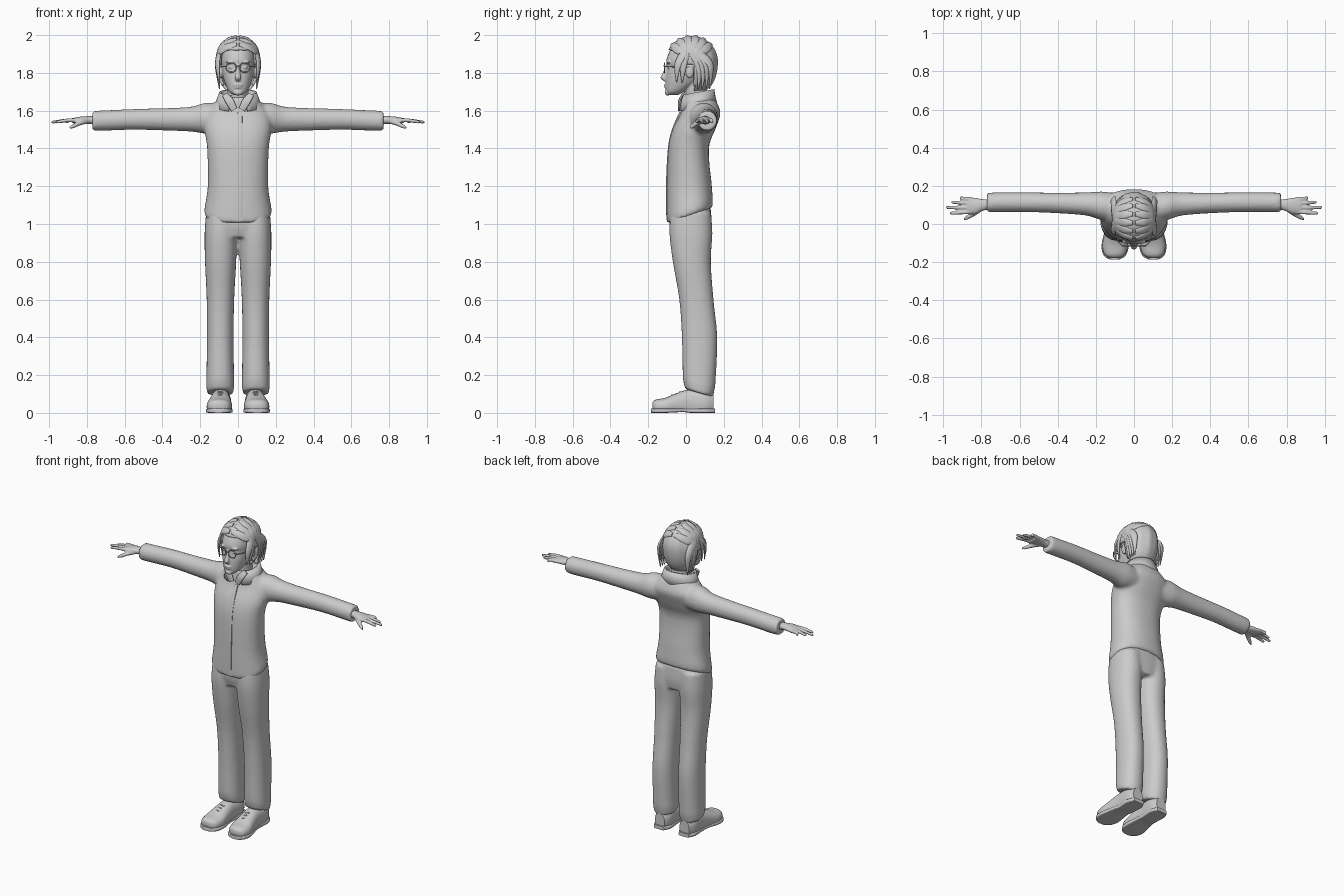
import bpy, bmesh, math
from mathutils import Vector
from math import sin, cos, radians, pi

cube = bpy.data.objects.get("Cube")
if cube:
    bpy.data.objects.remove(cube, do_unlink=True)

X, Y, Z = Vector((1, 0, 0)), Vector((0, 1, 0)), Vector((0, 0, 1))
HEAD = Vector((0, 0.03, 1.86))

grey = bpy.data.materials.new("plain_grey")
grey.use_nodes = True
tone = (0.6, 0.6, 0.6, 1)
grey.diffuse_color = tone
grey.node_tree.nodes["Principled BSDF"].inputs["Base Color"].default_value = tone


def spline(rings, steps):
    """Smoothly resample a list of rings, each (x, y, z, half width, half depth)."""
    out = []
    for i in range(len(rings) - 1):
        a, b, c, d = (rings[min(max(i + k, 0), len(rings) - 1)] for k in (-1, 0, 1, 2))
        for s in range(steps):
            t = s / steps
            out.append([q + 0.5 * t * (r - p + t * (2 * p - 5 * q + 4 * r - e + t * (3 * (q - r) + e - p)))
                        for p, q, r, e in zip(a, b, c, d)])
    return out + [list(rings[-1])]


def loft(bm, rings, axis=None, ref=X, n=24, power=2.0, steps=4, sign=1, centre=None, shape=None):
    """Skin elliptical rings along a path; centre makes the rings hug a round surface."""
    rings = spline(rings, steps)
    loops = []
    for i, r in enumerate(rings):
        p = Vector(r[:3])
        d = axis or (Vector(rings[min(i + 1, len(rings) - 1)][:3]) - Vector(rings[max(i - 1, 0)][:3])).normalized()
        side = d.cross(p - centre) if centre else ref - d * ref.dot(d)
        side.normalize()
        other = d.cross(side)
        loop = []
        for k in range(n):
            a = 2 * pi * k / n
            u = math.copysign(abs(cos(a)) ** (2 / power), cos(a))
            v = math.copysign(abs(sin(a)) ** (2 / power), sin(a))
            q = p + side * u * max(r[3], 0.001) + other * v * max(r[4], 0.001)
            if shape:
                q = shape(q)
            loop.append(bm.verts.new((q.x * sign, q.y, q.z)))
        loops.append(loop)
    for a, b in zip(loops, loops[1:]):
        for k in range(n):
            bm.faces.new((a[k], a[(k + 1) % n], b[(k + 1) % n], b[k]))
    bm.faces.new(loops[0][::-1])
    bm.faces.new(loops[-1])


def ball(bm, loc, size):
    """Add an ellipsoid."""
    for v in bmesh.ops.create_uvsphere(bm, u_segments=16, v_segments=10, radius=1)["verts"]:
        v.co = Vector(loc) + Vector([c * s for c, s in zip(v.co, size)])


def finish(name, bm, voxel=0, smooth=0, angle=50):
    """Turn the mesh into an object, optionally fusing its pieces into one skin."""
    bmesh.ops.recalc_face_normals(bm, faces=bm.faces)
    mesh = bpy.data.meshes.new(name)
    bm.to_mesh(mesh)
    bm.free()
    mesh.materials.append(grey)
    ob = bpy.data.objects.new(name, mesh)
    bpy.context.collection.objects.link(ob)
    bpy.ops.object.select_all(action="DESELECT")
    ob.select_set(True)
    bpy.context.view_layer.objects.active = ob
    if voxel:
        m = ob.modifiers.new("fuse", "REMESH")
        m.mode, m.voxel_size, m.use_smooth_shade = "VOXEL", voxel, True
        m = ob.modifiers.new("soften", "SMOOTH")
        m.factor, m.iterations = 0.5, smooth
        mesh.shade_smooth()
    else:
        bpy.ops.object.shade_smooth_by_angle(angle=radians(angle))
    return ob


# Jacket: body with a hem that rises to the back, fused with both sleeves
def hem(q):
    q.z += 0.35 * (q.y - 0.02) * min(max((1.3 - q.z) / 0.2, 0), 1)
    return q


jacket = bmesh.new()
loft(jacket, [(0, .02, 1.045, .172, .118), (0, .02, 1.075, .178, .122), (0, .017, 1.2, .16, .118),
              (0, .014, 1.4, .163, .107), (0, .042, 1.5, .178, .113), (0, .075, 1.58, .175, .107),
              (0, .075, 1.63, .135, .095), (0, .066, 1.67, .095, .082)], axis=Z, n=40, power=2.3, shape=hem)
for s in (1, -1):
    loft(jacket, [(.08, .085, 1.56, .075, .075), (.17, .095, 1.56, .075, .082), (.25, .105, 1.555, .061, .066),
                  (.4, .11, 1.554, .054, .059), (.55, .114, 1.554, .052, .055), (.7, .114, 1.548, .052, .054),
                  (.77, .112, 1.546, .052, .053)], axis=X, ref=Y, sign=s)
finish("jacket", jacket, 0.01, 5)

# Placket and collar
placket = bmesh.new()
loft(placket, [(.01, -.098, 1.02, .014, .006), (.01, -.1, 1.2, .014, .006), (.01, -.09, 1.4, .014, .006),
               (.01, -.068, 1.5, .014, .006), (.01, -.03, 1.59, .012, .006)], n=12, power=4)
finish("placket", placket)

collar = bmesh.new()
rows = []
for z, w, h in ((1.61, .122, .1), (1.65, .108, .09), (1.69, .093, .084)):
    row = []
    for k in range(33):
        a = radians(-90 + 24 + k * (360 - 48) / 32)
        y = 0.06 + h * sin(a)
        row.append(collar.verts.new((w * cos(a), y, z + 0.2 * (y - 0.03))))
    rows.append(row)
for a, b in zip(rows, rows[1:]):
    for k in range(32):
        collar.faces.new((a[k], a[k + 1], b[k + 1], b[k]))
ob = finish("collar", collar)
m = ob.modifiers.new("cloth", "SOLIDIFY")
m.thickness, m.offset = 0.012, 0

flaps = bmesh.new()
for s in (1, -1):
    loft(flaps, [(.07, -.018, 1.685, .016, .006), (.045, -.035, 1.65, .022, .007),
                 (.02, -.036, 1.605, .018, .006)], n=12, power=3, sign=s)
finish("collar_flaps", flaps)


# Trousers: hips fused with two legs, cuffs lower at the heel
def cuff(q):
    q.z -= 0.3 * (q.y - 0.07) * min(max((0.3 - q.z) / 0.2, 0), 1)
    return q


trousers = bmesh.new()
loft(trousers, [(0, .025, 1.09, .158, .105), (0, .025, 1.0, .165, .112), (0, .03, .93, .12, .1)], axis=Z, n=32, power=2.5)
for s in (1, -1):
    loft(trousers, [(.085, .025, 1.06, .084, .108), (.09, .026, .95, .087, .114), (.092, .031, .8, .083, .101),
                    (.093, .055, .6, .073, .091), (.094, .072, .4, .071, .094), (.094, .07, .2, .073, .088),
                    (.094, .069, .15, .074, .084), (.094, .069, .105, .07, .074)],
         axis=Z, sign=s, power=2.2, shape=cuff)
finish("trousers", trousers, 0.01, 5)


# Shoes with soles, heels and laces
def ground(q):
    q.z = max(q.z, 0.012)
    return q


shoes, soles, laces = bmesh.new(), bmesh.new(), bmesh.new()
for s in (1, -1):
    loft(shoes, [(.102, -.178, .035, .025, .02), (.101, -.16, .034, .054, .036), (.099, -.11, .034, .067, .046),
                 (.095, -.05, .042, .06, .062), (.092, .02, .05, .052, .075), (.09, .1, .05, .053, .07),
                 (.09, .145, .05, .035, .05)], axis=Y, sign=s, power=2.4, shape=ground)
    loft(soles, [(.102, -.186, .012, .025, .012), (.101, -.165, .012, .058, .012), (.099, -.11, .012, .071, .012),
                 (.094, -.02, .014, .056, .01), (.091, .03, .012, .052, .012), (.09, .11, .012, .056, .012),
                 (.09, .153, .012, .036, .012)], axis=Y, sign=s, power=6)
    for i in range(3):
        y, z = -0.075 + 0.022 * i, 0.09 + 0.009 * i
        loft(laces, [(.06, y, z - .012, .004, .004), (.095, y, z + .004, .004, .004),
                     (.13, y + .01, z - .012, .004, .004)], ref=Y, n=8, sign=s)
finish("shoes", shoes)
finish("soles", soles)
finish("laces", laces)

# Hands: palm fused with four fingers and a thumb
hands = bmesh.new()
for s in (1, -1):
    loft(hands, [(.74, .105, 1.548, .027, .023), (.79, .1, 1.55, .03, .021), (.83, .095, 1.55, .042, .019),
                 (.875, .095, 1.547, .043, .014)], axis=X, ref=Y, sign=s)
    for y, tip, spread in ((.13, .912, .008), (.108, .957, .006), (.085, .985, .002), (.063, .965, -.006)):
        loft(hands, [(.85, y, 1.549, .011, .011), (.9, y + spread / 2, 1.549, .01, .01),
                     (tip - .008, y + spread, 1.54, .008, .008), (tip, y + spread, 1.538, .004, .004)],
             ref=Y, n=12, sign=s)
    loft(hands, [(.8, .085, 1.545, .016, .014), (.84, .055, 1.533, .014, .012), (.875, .033, 1.516, .01, .01),
                 (.893, .022, 1.508, .004, .004)], ref=Y, n=12, sign=s)
finish("hands", hands, 0.005, 2)

# Head: skull, neck, nose, lips, brows and ears in one skin
head = bmesh.new()
loft(head, [(0, -.068, 1.682, .022, .025), (0, -.058, 1.7, .046, .047), (0, -.03, 1.735, .065, .078),
            (0, -.002, 1.78, .08, .104), (0, .016, 1.83, .087, .115), (0, .02, 1.87, .09, .124),
            (0, .03, 1.93, .082, .108), (0, .03, 1.972, .05, .065)], axis=Z, n=32, power=2.2)
loft(head, [(0, .06, 1.58, .068, .065), (0, .055, 1.66, .056, .06), (0, .045, 1.76, .056, .06)], axis=Z)
loft(head, [(0, -.094, 1.845, .009, .012), (0, -.108, 1.805, .011, .013), (0, -.119, 1.775, .016, .016),
            (0, -.112, 1.758, .012, .008)], axis=Z, n=16)
ball(head, (0, -.106, 1.736), (.024, .011, .006))
ball(head, (0, -.105, 1.724), (.02, .011, .007))
ball(head, (0, -.098, 1.695), (.024, .015, .015))
for s in (1, -1):
    ball(head, (s * .038, -.092, 1.856), (.028, .012, .007))
    ball(head, (s * .036, -.088, 1.83), (.014, .01, .008))
    ball(head, (s * .092, .02, 1.805), (.012, .022, .034))
finish("head", head, 0.005, 2)

# Round spectacles
glasses = bmesh.new()
for s in (1, -1):
    rim = [(s * .036 + .027 * cos(a), -.114, 1.828 + .025 * sin(a), .003, .003)
           for a in [2 * pi * k / 24 for k in range(25)]]
    loft(glasses, rim, ref=Y, n=8, steps=1)
    loft(glasses, [(.062, -.114, 1.833, .003, .003), (.086, -.08, 1.833, .003, .003),
                   (.097, .02, 1.83, .003, .003)], ref=Z, n=8, sign=s)
loft(glasses, [(-.011, -.114, 1.833, .003, .003), (0, -.118, 1.837, .003, .003),
               (.011, -.114, 1.833, .003, .003)], ref=Z, n=8)
finish("glasses", glasses)

# Hair cap: stretched dome cut away over the face and ears, lightly ridged
cap = bmesh.new()
bmesh.ops.create_uvsphere(cap, u_segments=64, v_segments=32, radius=1)
for v in cap.verts:
    p = v.co.copy()
    ridge = 1 + 0.012 * sin(12 * math.atan2(p.x, p.y)) * (1 - p.z * p.z)
    full = max(1 - p.z * p.z, 0.02) ** -0.18 if p.z < 0 else 1
    v.co = HEAD + Vector((p.x * .114 * full * ridge, p.y * .138 * full * ridge, p.z * (.136 if p.z > 0 else .165)))
face = [f for f in cap.faces for c in [f.calc_center_median()]
        if (c.z < 1.92 and c.y < -0.03) or (c.z < 1.84 and c.y < 0.045) or c.z < 1.7]
bmesh.ops.delete(cap, geom=face, context="FACES")
ob = finish("hair_cap", cap)
m = ob.modifiers.new("thickness", "SOLIDIFY")
m.thickness = 0.015

# Hair locks combed from the middle parting to both sides
locks = bmesh.new()
for s in (1, -1):
    for i in range(6):
        a = radians(42 + 19 * i)
        path = []
        for deg, w in ((3, .012), (25, .022), (45, .024), (62, .022)):
            t = radians(deg)
            p = HEAD + Vector((.114 * sin(t), -.138 * cos(t) * cos(a), .134 * cos(t) * sin(a)))
            path.append((*p, w, .008))
        front = i < 2
        y = -.045 + .03 * i if front else .03 + .02 * i
        path.append((.108, y, 1.84, .02, .009))
        path.append((.098, y - .005, 1.75 if front else 1.715, .003, .003))
        loft(locks, path, n=12, sign=s, centre=HEAD)
finish("hair_locks", locks)
